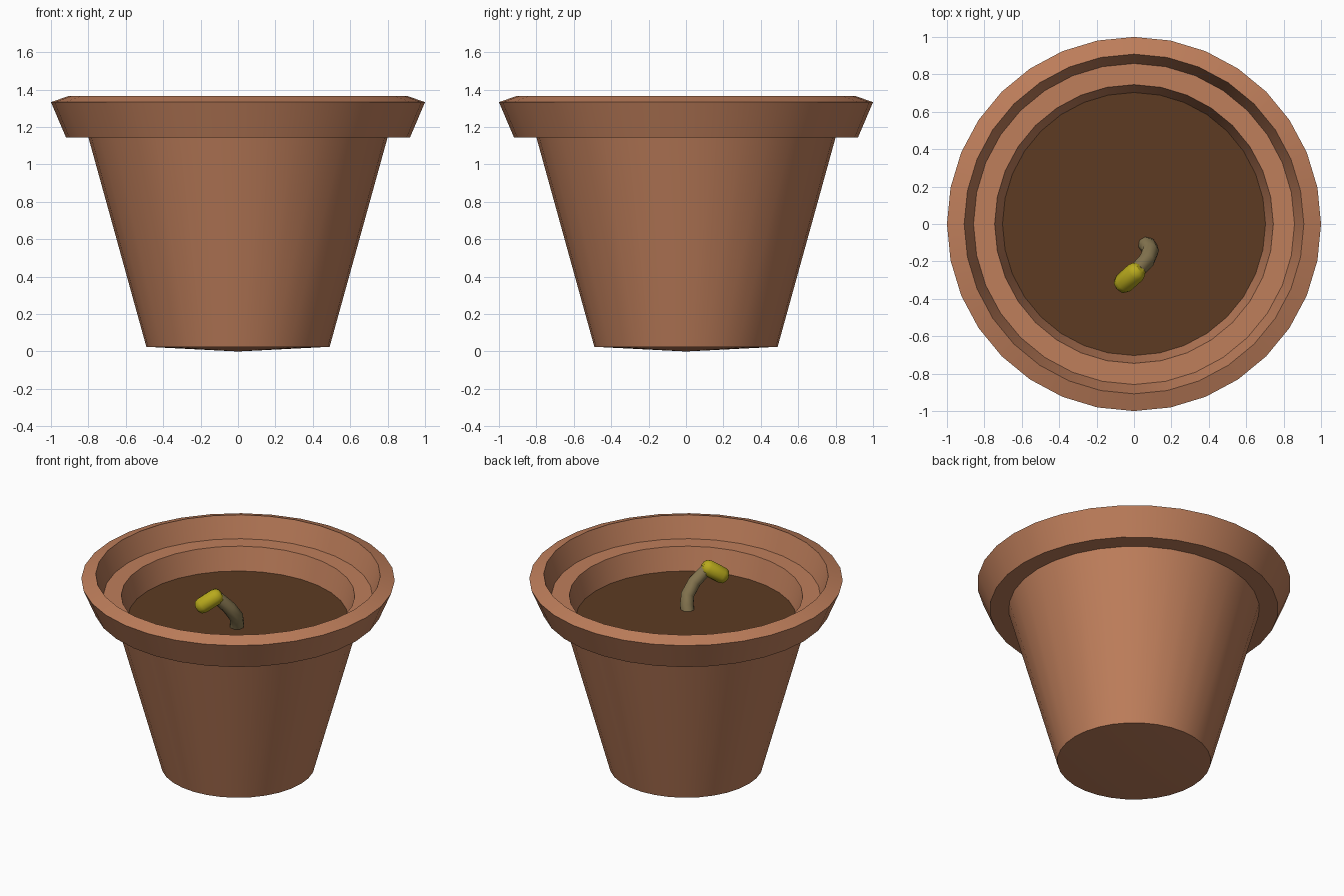
import bpy, bmesh, math

if "Cube" in bpy.data.objects:
    bpy.data.objects.remove(bpy.data.objects["Cube"])

def material(name, rgb):
    m = bpy.data.materials.new(name)
    m.diffuse_color = (*rgb, 1)
    m.use_nodes = True
    m.node_tree.nodes["Principled BSDF"].inputs["Base Color"].default_value = m.diffuse_color
    return m

def smooth(ob, angle):
    bpy.ops.object.select_all(action='DESELECT')
    ob.select_set(True)
    bpy.context.view_layer.objects.active = ob
    bpy.ops.object.shade_smooth_by_angle(angle=math.radians(angle))

def lathe(name, profile, mat, sides=32):
    bm = bmesh.new()
    vs = [bm.verts.new((r, 0, z)) for r, z in profile]
    es = [bm.edges.new(p) for p in zip(vs, vs[1:])]
    bmesh.ops.spin(bm, geom=vs + es, cent=(0, 0, 0), axis=(0, 0, 1),
                   angle=math.tau, steps=sides, use_merge=True)
    bmesh.ops.remove_doubles(bm, verts=bm.verts, dist=1e-4)
    bmesh.ops.recalc_face_normals(bm, faces=bm.faces)
    # the base must face down, and a flat disc must face up
    bm.normal_update()
    lowest = min(bm.faces, key=lambda f: f.calc_center_median().z)
    want = 1 if len(profile) == 2 else -1
    if lowest.normal.z * want < 0:
        bmesh.ops.reverse_faces(bm, faces=bm.faces)
    me = bpy.data.meshes.new(name)
    bm.to_mesh(me)
    bm.free()
    ob = bpy.data.objects.new(name, me)
    bpy.context.collection.objects.link(ob)
    me.materials.append(mat)
    smooth(ob, 20)

def tube(name, points, mat):
    # points are (x, y, z, radius)
    cu = bpy.data.curves.new(name, 'CURVE')
    cu.dimensions = '3D'
    cu.bevel_depth = 1
    cu.bevel_resolution = 2
    cu.use_fill_caps = True
    sp = cu.splines.new('POLY')
    sp.points.add(len(points) - 1)
    for p, (x, y, z, r) in zip(sp.points, points):
        p.co = (x, y, z, 1)
        p.radius = r
    ob = bpy.data.objects.new(name, cu)
    bpy.context.collection.objects.link(ob)
    bpy.ops.object.select_all(action='DESELECT')
    ob.select_set(True)
    bpy.context.view_layer.objects.active = ob
    bpy.ops.object.convert(target='MESH')
    ob = bpy.context.view_layer.objects.active
    ob.data.materials.clear()
    ob.data.materials.append(mat)
    smooth(ob, 60)

clay = material("clay", (0.52, 0.21, 0.105))
earth = material("earth", (0.109, 0.044, 0.016))
stalk = material("stalk", (0.25, 0.19, 0.085))
yellow = material("yellow", (0.48, 0.40, 0.012))

# Pot: tapered wall, flared rim, inner ledge down to the soil
lathe("pot", [(0, 0), (0.49, 0.025), (0.80, 1.145), (0.92, 1.145), (1.0, 1.333),
              (0.908, 1.365), (0.858, 1.22), (0.745, 1.22), (0.703, 1.065)], clay)

# Soil disc
lathe("soil", [(0, 1.065), (0.703, 1.065)], earth)

# Bent sprout stem
tube("stem", [(0.063, -0.11, 1.045, 0.045), (0.078, -0.12, 1.09, 0.046),
              (0.088, -0.145, 1.15, 0.046), (0.068, -0.195, 1.227, 0.045),
              (0.015, -0.25, 1.305, 0.042)], stalk)

# Rounded bud hanging from the stem tip
a, b = (0.035, -0.235, 1.335), (-0.082, -0.34, 1.235)
tube("bud", [tuple(a[i] + (b[i] - a[i]) * t for i in range(3)) + (r,)
             for t, r in [(0, 0.025), (0.08, 0.047), (0.22, 0.056),
                          (0.78, 0.056), (0.92, 0.047), (1, 0.025)]], yellow)
